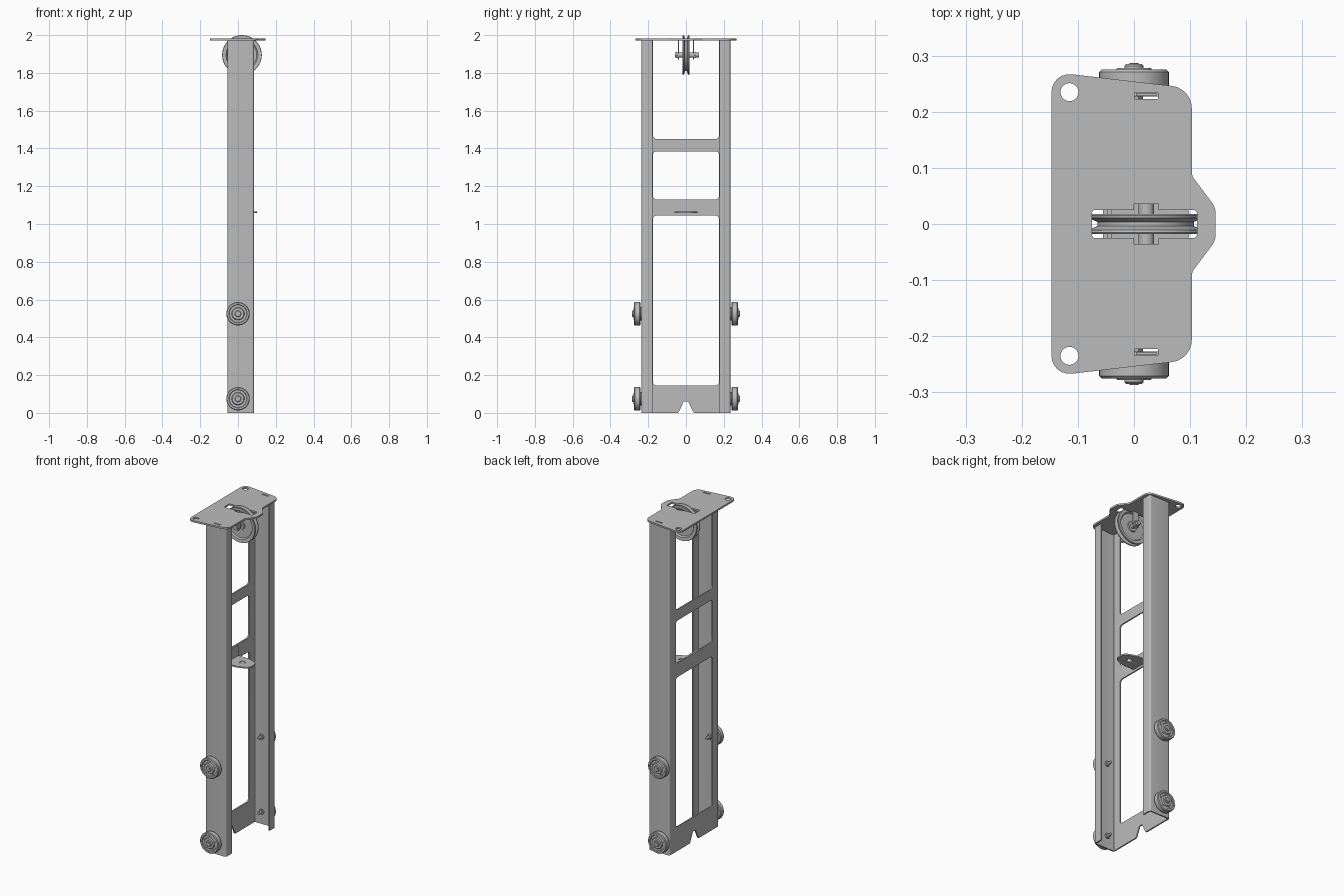
import bpy, bmesh, math
from mathutils import Vector, Matrix

cube = bpy.data.objects.get("Cube")
if cube:
    bpy.data.objects.remove(cube, do_unlink=True)

grey = bpy.data.materials.new("plain grey metal")
grey.use_nodes = True
grey.diffuse_color = (0.5, 0.5, 0.5, 1)
grey.node_tree.nodes["Principled BSDF"].inputs["Base Color"].default_value = grey.diffuse_color

FLAT = (0, 0, 0)
FACE_X = (math.pi / 2, 0, math.pi / 2)   # sheet drawn in y, z
FACE_Y = (math.pi / 2, 0, 0)             # sheet drawn in x, z


def rounded(points, steps=6):
    """Points are (u, v) or (u, v, corner radius)."""
    out = []
    for i, p in enumerate(points):
        c = Vector(p[:2])
        r = p[2] if len(p) > 2 else 0
        if not r:
            out.append(c)
            continue
        a = (Vector(points[i - 1][:2]) - c).normalized()
        b = (Vector(points[(i + 1) % len(points)][:2]) - c).normalized()
        half = a.angle(b) / 2
        centre = c + (a + b).normalized() * r / math.sin(half)
        start = c + a * r / math.tan(half) - centre
        end = c + b * r / math.tan(half) - centre
        turn = math.atan2(start.x * end.y - start.y * end.x, start.dot(end))
        for k in range(steps + 1):
            out.append(centre + Matrix.Rotation(turn * k / steps, 2) @ start)
    return out


def box(u0, u1, v0, v1, r=0):
    return rounded([(u0, v0, r), (u1, v0, r), (u1, v1, r), (u0, v1, r)])


def circle(u, v, r, n=28):
    return [Vector((u + r * math.cos(math.tau * k / n), v + r * math.sin(math.tau * k / n)))
            for k in range(n)]


def finish(ob):
    bpy.ops.object.select_all(action='DESELECT')
    ob.select_set(True)
    bpy.context.view_layer.objects.active = ob
    if ob.type == 'CURVE':
        bpy.ops.object.convert(target='MESH')
    bpy.ops.object.shade_smooth_by_angle(angle=math.radians(30))
    return ob


def sheet(name, loops, thick, loc, rot=FLAT):
    """Flat sheet: first loop is the outline, the others are openings."""
    cu = bpy.data.curves.new(name, 'CURVE')
    cu.dimensions = '2D'
    cu.fill_mode = 'BOTH'
    cu.extrude = thick / 2
    for loop in loops:
        s = cu.splines.new('POLY')
        s.points.add(len(loop) - 1)
        for q, p in zip(s.points, loop):
            q.co = (p.x, p.y, 0, 1)
        s.use_cyclic_u = True
    cu.materials.append(grey)
    ob = bpy.data.objects.new(name, cu)
    ob.location, ob.rotation_euler = loc, rot
    bpy.context.collection.objects.link(ob)
    return finish(ob)


def turned(name, profile, loc, steps=48, flip=1):
    """Revolve (radius, y) points about the y axis."""
    bm = bmesh.new()
    vs = [bm.verts.new((r, y * flip, 0)) for r, y in profile]
    es = [bm.edges.new(pair) for pair in zip(vs, vs[1:])]
    bmesh.ops.spin(bm, geom=vs + es, cent=(0, 0, 0), axis=(0, 1, 0),
                   angle=math.tau, steps=steps)
    bmesh.ops.remove_doubles(bm, verts=bm.verts, dist=0.00005)
    bmesh.ops.recalc_face_normals(bm, faces=bm.faces)
    me = bpy.data.meshes.new(name)
    bm.to_mesh(me)
    bm.free()
    me.materials.append(grey)
    ob = bpy.data.objects.new(name, me)
    ob.location = loc
    bpy.context.collection.objects.link(ob)
    return finish(ob)


def rod(name, r, y0, y1, x, z, steps=24):
    return turned(name, [(0, y0), (r, y0), (r, y1), (0, y1)], (x, 0, z), steps)


T = 0.008
TOP = 1.972

# Web: ladder-like sheet, open at the top, notched at the bottom
web = rounded([(-0.222, 0), (-0.04, 0, 0.01), (-0.012, 0.06, 0.008), (0.012, 0.06, 0.008),
               (0.04, 0, 0.01), (0.222, 0), (0.222, TOP), (0.175, TOP), (0.175, 1.45, 0.02),
               (-0.175, 1.45, 0.02), (-0.175, TOP), (-0.222, TOP)])
sheet("web_frame", [web, box(-0.175, 0.175, 0.145, 1.045, 0.02),
                    box(-0.175, 0.175, 1.13, 1.385, 0.02)], T, (-0.051, 0, 0), FACE_X)

# Side channels with inward lips, tabs, hangers and rollers, mirrored in y
roller = [(0, 0.285), (0.014, 0.285), (0.017, 0.282), (0.017, 0.278), (0.03, 0.278),
          (0.034, 0.271), (0.046, 0.271), (0.049, 0.275), (0.058, 0.275), (0.062, 0.271),
          (0.062, 0.246), (0.058, 0.241), (0.036, 0.241), (0.036, 0.234), (0, 0.234)]
for side, s in (("front", -1), ("back", 1)):
    section = rounded([(-0.055, s * 0.222), (-0.055, s * 0.235, 0.011), (0.085, s * 0.235, 0.011),
                       (0.085, s * 0.178), (0.077, s * 0.178), (0.077, s * 0.227, 0.004),
                       (-0.047, s * 0.227, 0.004), (-0.047, s * 0.222)])
    sheet(side + "_channel", [section], TOP, (0, 0, TOP / 2))
    sheet(side + "_tab", [box(0.004, 0.04, TOP - 0.002, 1.981)], 0.005,
          (0, s * 0.2305, 0), FACE_Y)
    hanger = rounded([(0.002, TOP), (0.002, 1.872, 0.018), (0.042, 1.872, 0.018), (0.042, TOP)])
    sheet(side + "_hanger", [hanger], 0.005, (0, s * 0.039, 0), FACE_Y)
    rod(side + "_spacer", 0.014, s * 0.012, s * 0.037, 0.022, 1.895)
    rod(side + "_axle_nut", 0.018, s * 0.041, s * 0.054, 0.022, 1.895, 6)
    for level, z in (("lower", 0.075), ("upper", 0.525)):
        name = side + "_" + level
        turned(name + "_roller", roller, (0, 0, z), flip=s)
        rod(name + "_inner_nut", 0.016, s * 0.216, s * 0.229, 0, z, 6)
        rod(name + "_bolt", 0.008, s * 0.195, s * 0.287, 0, z, 16)
        for k in range(5):
            a = math.tau * k / 5
            rod(name + "_rivet", 0.004, s * 0.268, s * 0.2745,
                0.04 * math.sin(a), z + 0.04 * math.cos(a), 10)

# Top plate with nose, pulley slot, tab slots and mounting holes
half = [(0.145, 0.03, 0.025), (0.103, 0.086, 0.02), (0.103, 0.242, 0.04), (-0.147, 0.271, 0.032)]
outline = rounded(half + [(x, -y, r) for x, y, r in reversed(half)])
slot = [(0.112, 0.025, 0.006), (0.044, 0.025), (0.044, 0.036), (0, 0.036), (0, 0.025),
        (-0.075, 0.025, 0.006)]
slot = rounded(slot + [(p[0], -p[1], *p[2:]) for p in reversed(slot)])
openings = [slot]
for s in (-1, 1):
    openings.append(circle(-0.115, s * 0.235, 0.016))
    openings.append(box(0.001, 0.043, s * 0.223, s * 0.234))
sheet("top_plate", [outline] + openings, 0.01, (0, 0, 1.977))

# Grooved pulley and its axle
rim = [(0.012, 0.014), (0.028, 0.014), (0.03, 0.008), (0.078, 0.008), (0.084, 0.016),
       (0.103, 0.018), (0.105, 0.015), (0.104, 0.011), (0.086, 0.004)]
pulley = rim + [(r, -y) for r, y in reversed(rim)] + [rim[0]]
turned("pulley", pulley, (0.021, 0, 1.895), 64)
rod("pulley_axle", 0.0125, -0.058, 0.068, 0.022, 1.895)

# Rope anchor bracket on the middle crossbar
shelf = rounded([(-0.047, -0.06), (0.03, -0.06, 0.03), (0.1, -0.035, 0.035),
                 (0.1, 0.035, 0.035), (0.03, 0.06, 0.03), (-0.047, 0.06)])
sheet("anchor_shelf", [shelf, circle(0.03, 0, 0.016)], T, (0, 0, 1.062))
sheet("anchor_back", [box(-0.06, 0.06, 1.06, 1.128, 0.006)], 0.007, (-0.0435, 0, 0), FACE_X)
